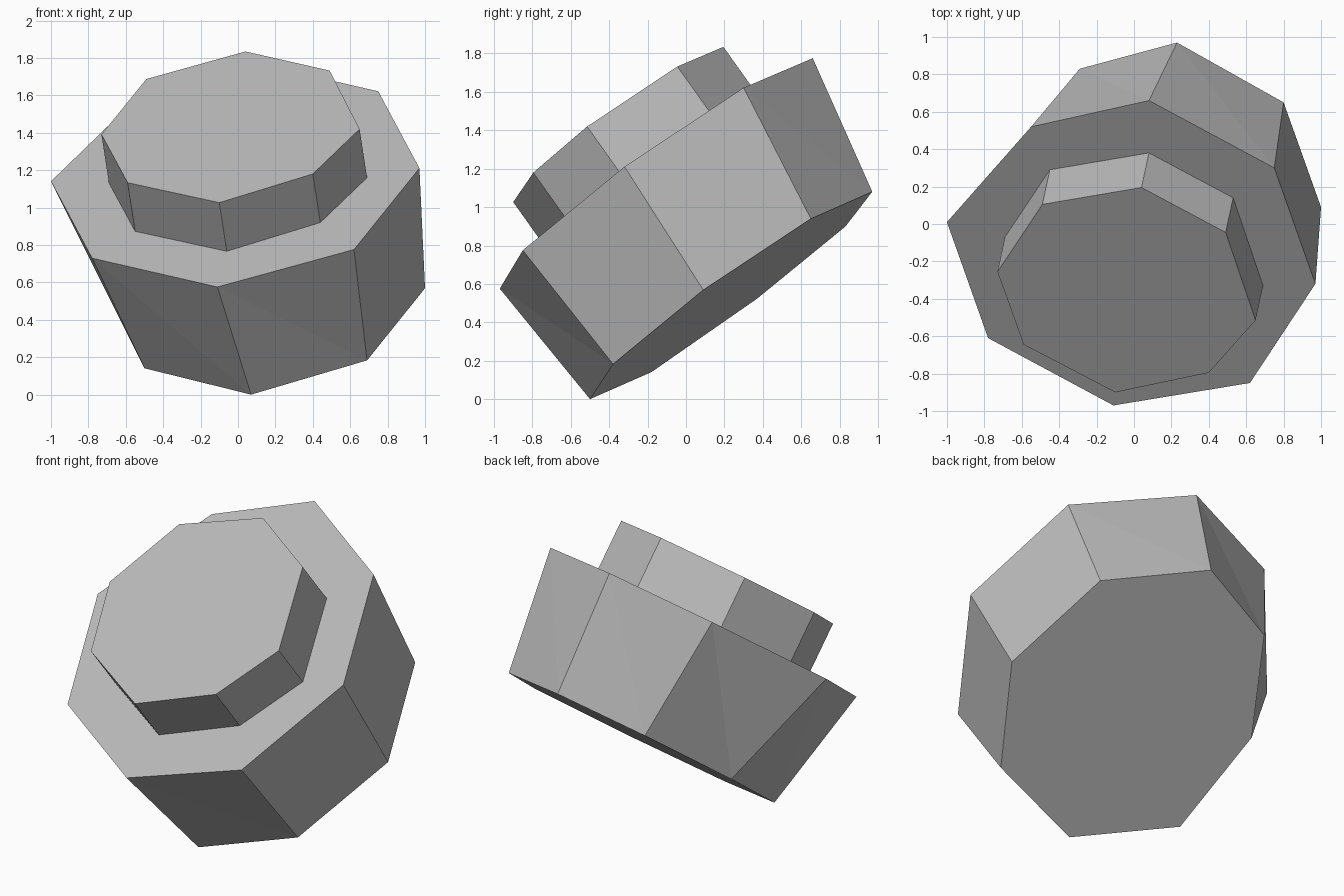
import bpy
import bmesh
from mathutils import Vector

default = bpy.data.objects.get("Cube")
if default:
    bpy.data.objects.remove(default, do_unlink=True)

# One plain grey for the whole model
grey = bpy.data.materials.new("plain_grey")
grey.use_nodes = True
colour = (0.5, 0.5, 0.5, 1)
grey.diffuse_color = colour
grey.node_tree.nodes["Principled BSDF"].inputs["Base Color"].default_value = colour


def tilted_ring(outline, height):
    """Lift a plan outline onto the tilted plane shared by all the rings."""
    return [Vector((x, y, height + 0.156 * x + 0.718 * y)) for x, y in outline]


def prism(name, lower, upper, close_bottom):
    """Join two matching rings with flat sides, and cap the ends."""
    bm = bmesh.new()
    low = [bm.verts.new(p) for p in lower]
    top = [bm.verts.new(p) for p in upper]
    count = len(low)
    for i in range(count):
        j = (i + 1) % count
        bm.faces.new((top[i], low[i], low[j]))
        bm.faces.new((top[i], low[j], top[j]))
    bm.faces.new(top)
    if close_bottom:
        bm.faces.new(reversed(low))
    bmesh.ops.recalc_face_normals(bm, faces=bm.faces)
    mesh = bpy.data.meshes.new(name)
    bm.to_mesh(mesh)
    bm.free()
    mesh.materials.append(grey)
    obj = bpy.data.objects.new(name, mesh)
    bpy.context.collection.objects.link(obj)
    return obj


# Wide eight-sided body, with an irregular underside
foot_outline = [(-0.58, 0.37), (-0.50, -0.18), (0.07, -0.50), (0.69, -0.38),
                (1.0, 0.09), (0.80, 0.65), (0.23, 0.97), (-0.29, 0.83)]
rim_outline = [(-1.0, 0.01), (-0.78, -0.61), (-0.11, -0.97), (0.62, -0.85),
               (0.97, -0.32), (0.75, 0.30), (0.08, 0.66), (-0.55, 0.52)]
prism("body", tilted_ring(foot_outline, 0.348), tilted_ring(rim_outline, 1.289), True)

# Smaller raised cap standing square on the tilted rim
cap_outline = [(-0.69, -0.07), (-0.55, -0.46), (-0.06, -0.715), (0.44, -0.61),
               (0.69, -0.33), (0.53, 0.14), (0.08, 0.38), (-0.45, 0.29)]
cap_base = tilted_ring(cap_outline, 1.289)
cap_rise = Vector((-0.04, -0.185, 0.26))
prism("raised_cap", cap_base, [p + cap_rise for p in cap_base], False)
